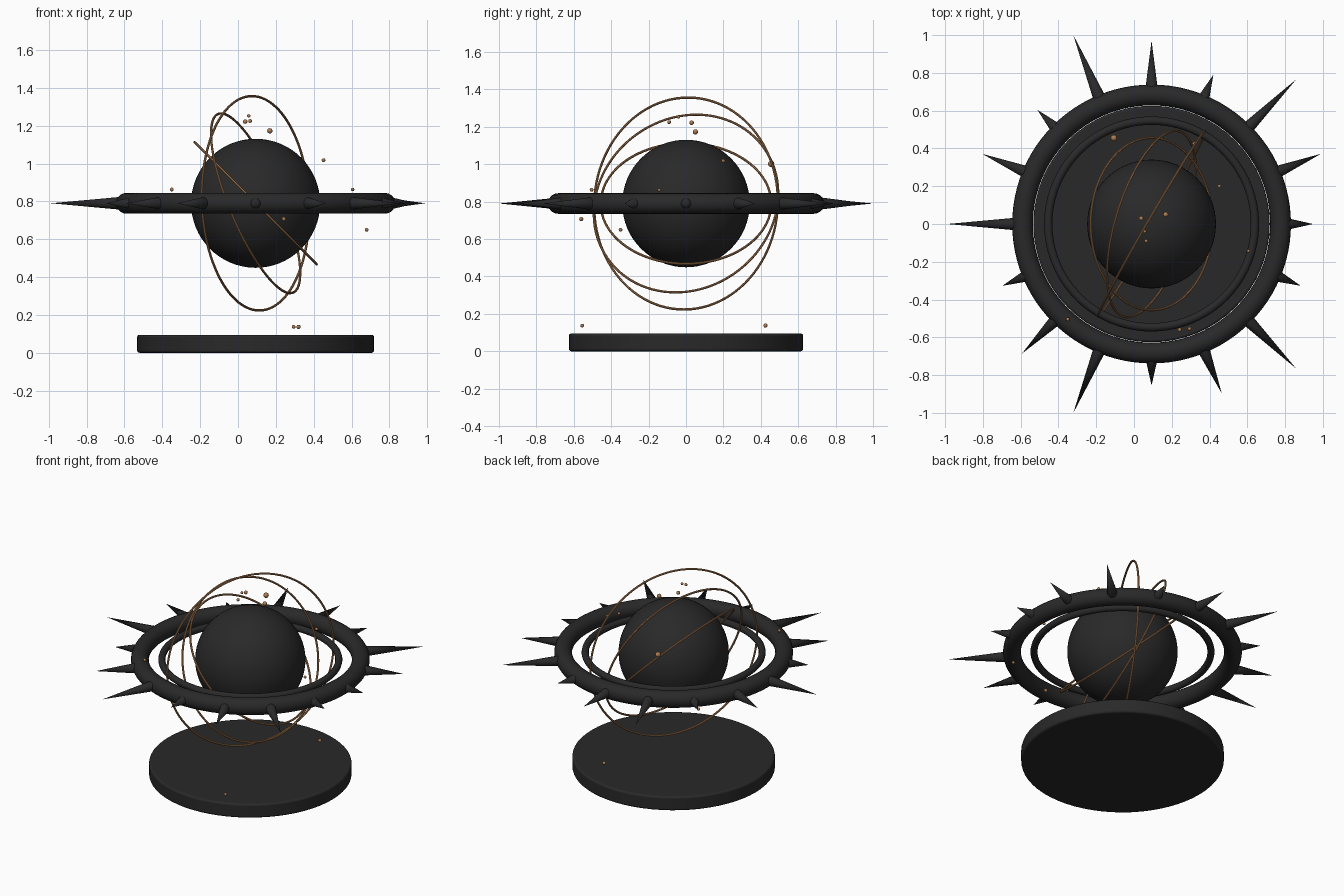
import bpy, math
from mathutils import Vector

if "Cube" in bpy.data.objects:
    bpy.data.objects.remove(bpy.data.objects["Cube"])

CX, CZ = 0.093, 0.79
CENTER = Vector((CX, 0, CZ))


def material(name, rgb):
    m = bpy.data.materials.new(name)
    m.diffuse_color = (*rgb, 1)
    m.use_nodes = True
    m.node_tree.nodes["Principled BSDF"].inputs["Base Color"].default_value = m.diffuse_color
    return m


BLACK = material("charcoal_black", (0.022, 0.022, 0.022))
BRONZE = material("bronze", (0.42, 0.205, 0.085))


def finish(name, mat, smooth=True):
    ob = bpy.context.object
    ob.name = name
    ob.data.materials.append(mat)
    if smooth:
        bpy.ops.object.shade_smooth_by_angle(angle=math.radians(35))
    return ob


def ring(name, mat, major, minor, normal=(0, 0, 1), segs=96, sides=20):
    bpy.ops.mesh.primitive_torus_add(
        major_radius=major, minor_radius=minor, major_segments=segs,
        minor_segments=sides, location=CENTER,
        rotation=Vector(normal).to_track_quat('Z', 'Y').to_euler())
    return finish(name, mat)


# Round base plate with a softened rim
bpy.ops.mesh.primitive_cylinder_add(vertices=64, radius=0.626, depth=0.095,
                                    location=(CX, 0, 0.0475))
base = bpy.context.object
bevel = base.modifiers.new("rim", 'BEVEL')
bevel.width = 0.012
bevel.segments = 3
bevel.limit_method = 'ANGLE'
finish("base_plate", BLACK)

# Core sphere
bpy.ops.mesh.primitive_uv_sphere_add(segments=64, ring_count=32, radius=0.341,
                                     location=CENTER)
finish("core_sphere", BLACK)

# Heavy outer ring and slim inner ring
ring("outer_ring", BLACK, 0.683, 0.055)
ring("inner_ring", BLACK, 0.547, 0.022, sides=12)

# Sixteen spikes in a repeating short, medium, long pattern
for i in range(16):
    a = i * math.tau / 16
    d = Vector((math.cos(a), math.sin(a), 0))
    start, tip = 0.70, (0.855, 0.97, 1.082)[i % 3]
    bpy.ops.mesh.primitive_cone_add(
        vertices=12, radius1=0.035, radius2=0, depth=tip - start,
        location=CENTER + d * (start + tip) / 2,
        rotation=d.to_track_quat('Z', 'Y').to_euler())
    finish(f"spike_{i + 1}", BLACK)

# Three thin tilted orbit hoops
for i, (r, n) in enumerate([(0.456, (0.707, 0, 0.707)),
                            (0.512, (0.888, -0.27, 0.373)),
                            (0.567, (0.865, -0.5, 0.04))]):
    ring(f"orbit_hoop_{i + 1}", BRONZE, r, 0.0065, n, sides=8)

# Loose floating beads: x, y, z, radius
beads = [(.038, .03, 1.222, .012), (.057, -.04, 1.252, .009),
         (.064, -.09, 1.225, .010), (.168, .05, 1.173, .014),
         (.452, .20, 1.018, .010), (-.35, -.505, .863, .010),
         (.606, -.143, .863, .009), (.242, -.56, .707, .011),
         (.68, -.35, .65, .010), (.294, -.555, .137, .010),
         (.32, .425, .137, .011), (-.107, .455, 1.002, .017)]
for i, (x, y, z, r) in enumerate(beads):
    bpy.ops.mesh.primitive_uv_sphere_add(segments=12, ring_count=8, radius=r,
                                         location=(x, y, z))
    finish(f"bead_{i + 1}", BRONZE)
